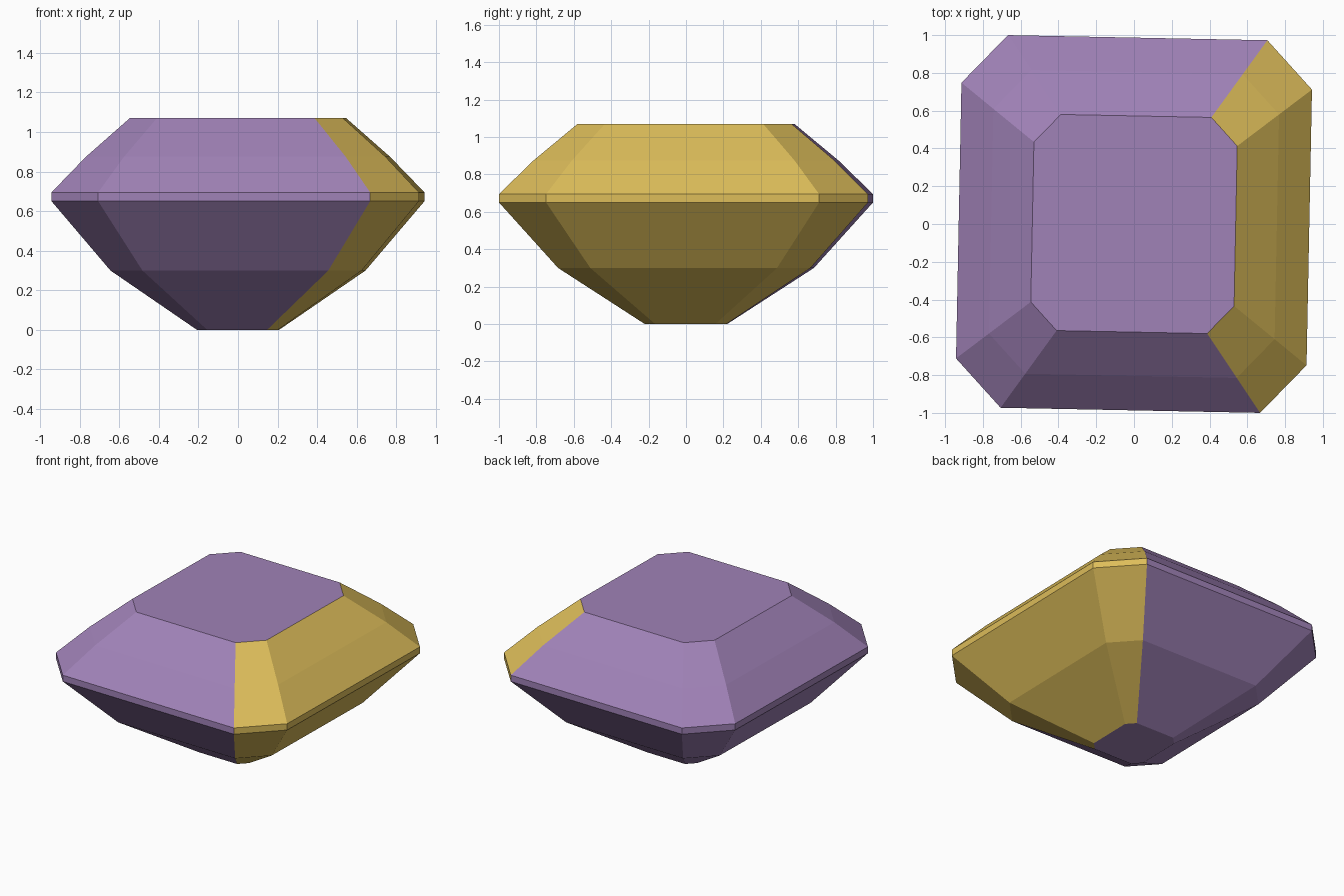
import bpy, bmesh, math

if "Cube" in bpy.data.objects:
    bpy.data.objects.remove(bpy.data.objects["Cube"])


def srgb(r, g, b):
    f = lambda c: c / 12.92 if c <= 0.04045 else ((c + 0.055) / 1.055) ** 2.4
    return (f(r / 255), f(g / 255), f(b / 255), 1)


def material(name, rgb):
    m = bpy.data.materials.new(name)
    m.diffuse_color = srgb(*rgb)
    m.use_nodes = True
    m.node_tree.nodes["Principled BSDF"].inputs["Base Color"].default_value = m.diffuse_color
    return m


# Octagonal outline of the girdle, turned very slightly about z
HX, HY, CX, CY = 0.928, 0.9865, 0.687, 0.73
TURN = math.radians(-1.13)
quarter = [(HX, CY), (CX, HY)]
outline = (quarter + [(-x, y) for x, y in reversed(quarter)]
           + [(-x, -y) for x, y in quarter]
           + [(x, -y) for x, y in reversed(quarter)])
c, s = math.cos(TURN), math.sin(TURN)
outline = [(x * c - y * s, x * s + y * c) for x, y in outline]

# Height and scale of each ring: culet, pavilion, girdle, crown, table
levels = [(0, 0.22), (0.30, 0.684), (0.65, 1), (0.695, 1),
          (0.875, 0.815), (1.07, 0.58)]

bm = bmesh.new()
rings = [[bm.verts.new((x * k, y * k, z)) for x, y in outline]
         for z, k in levels]
for low, high in zip(rings, rings[1:]):
    for i in range(8):
        j = (i + 1) % 8
        bm.faces.new((low[i], low[j], high[j], high[i]))
bm.faces.new(rings[0][::-1])
bm.faces.new(rings[-1])
bm.normal_update()

# Gold on the right side and its two corners, violet elsewhere
for f in bm.faces:
    f.material_index = int(f.normal.x > 0.2)

mesh = bpy.data.meshes.new("cut_gem")
bm.to_mesh(mesh)
bm.free()
mesh.materials.append(material("violet", (160, 130, 183)))
mesh.materials.append(material("gold", (221, 189, 90)))
gem = bpy.data.objects.new("cut_gem", mesh)
bpy.context.collection.objects.link(gem)
